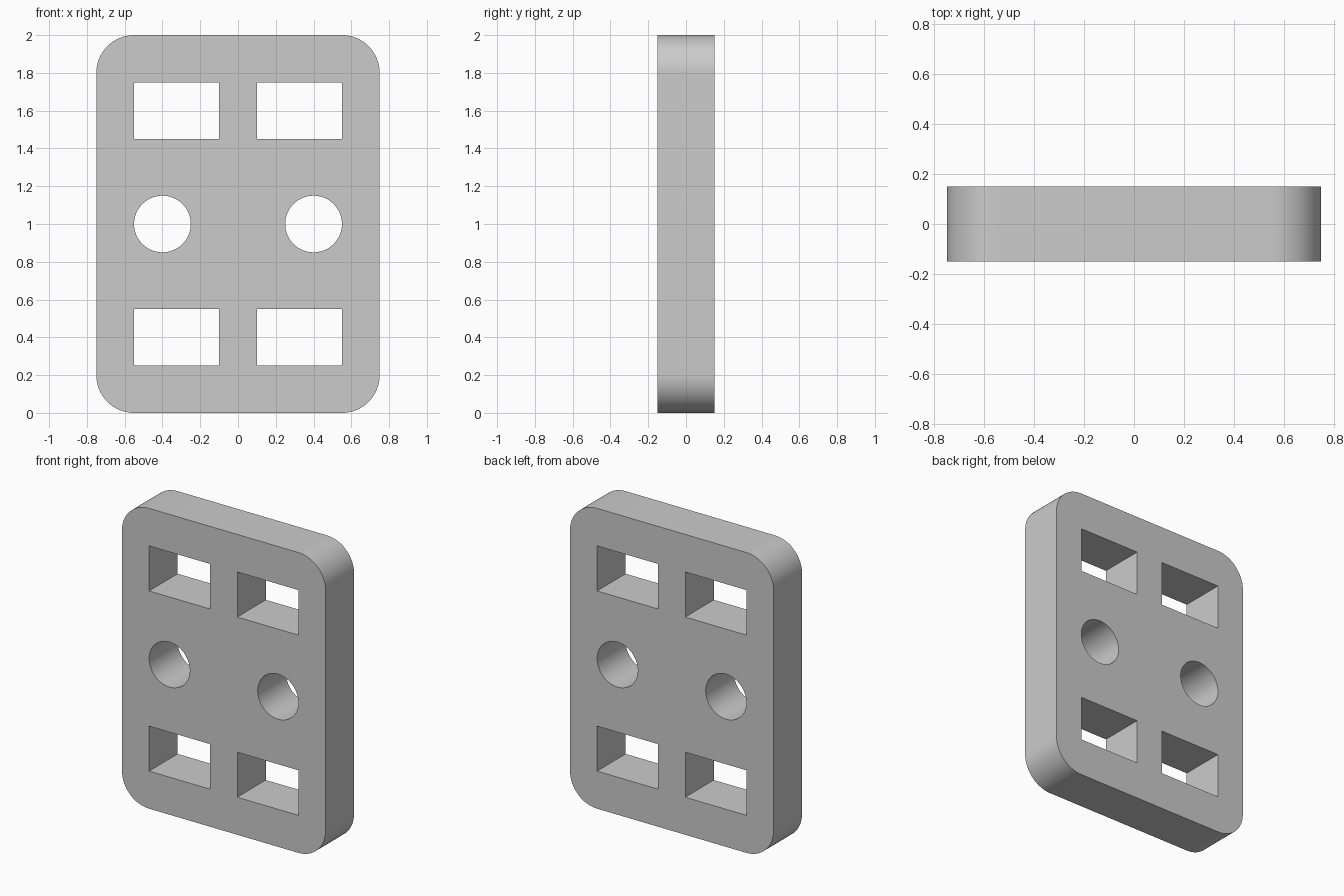
import bpy, bmesh
from math import cos, sin, pi, radians

cube = bpy.data.objects.get("Cube")
if cube:
    bpy.data.objects.remove(cube, do_unlink=True)

WIDTH, HEIGHT, DEPTH = 1.5, 2.0, 0.3


def arc(cx, cz, r, start, end, steps):
    """Points along an arc in the x-z plane."""
    return [(cx + r * cos(start + (end - start) * i / steps),
             cz + r * sin(start + (end - start) * i / steps)) for i in range(steps + 1)]


def rounded_rect(w, h, r, steps=24):
    """Outline standing on z = 0 with four round corners."""
    points = []
    for i, (sx, sz) in enumerate([(1, 1), (-1, 1), (-1, -1), (1, -1)]):
        points += arc(sx * (w / 2 - r), h / 2 + sz * (h / 2 - r), r,
                      i * pi / 2, (i + 1) * pi / 2, steps)
    return points


def rect(cx, cz, w, h):
    return [(cx + sx * w / 2, cz + sz * h / 2)
            for sx, sz in [(1, 1), (-1, 1), (-1, -1), (1, -1)]]


# Outline, then mirrored pairs of openings
loops = [rounded_rect(WIDTH, HEIGHT, 0.2)]
for side in (-1, 1):
    for z in (0.4, 1.6):
        loops.append(rect(side * 0.325, z, 0.45, 0.3))
    loops.append(arc(side * 0.4, 1.0, 0.15, 0, 2 * pi, 64)[:-1])

# Fill the profile and extrude it through the depth
bm = bmesh.new()
for loop in loops:
    verts = [bm.verts.new((x, -DEPTH / 2, z)) for x, z in loop]
    for a, b in zip(verts, verts[1:] + verts[:1]):
        bm.edges.new((a, b))
bmesh.ops.triangle_fill(bm, use_beauty=True, use_dissolve=False,
                        edges=bm.edges[:], normal=(0, -1, 0))
extruded = bmesh.ops.extrude_face_region(bm, geom=bm.faces[:], use_keep_orig=True)
back = [g for g in extruded["geom"] if isinstance(g, bmesh.types.BMVert)]
bmesh.ops.translate(bm, verts=back, vec=(0, DEPTH, 0))
bmesh.ops.recalc_face_normals(bm, faces=bm.faces[:])

mesh = bpy.data.meshes.new("slotted_plate")
bm.to_mesh(mesh)
bm.free()
plate = bpy.data.objects.new("slotted_plate", mesh)
bpy.context.collection.objects.link(plate)

# Plain grey material
grey = bpy.data.materials.new("light_grey")
grey.use_nodes = True
colour = (0.6, 0.6, 0.6, 1)
grey.diffuse_color = colour
grey.node_tree.nodes["Principled BSDF"].inputs["Base Color"].default_value = colour
mesh.materials.append(grey)

# Smooth round walls, sharp rims
bpy.ops.object.select_all(action="DESELECT")
plate.select_set(True)
bpy.context.view_layer.objects.active = plate
bpy.ops.object.shade_smooth_by_angle(angle=radians(30))
